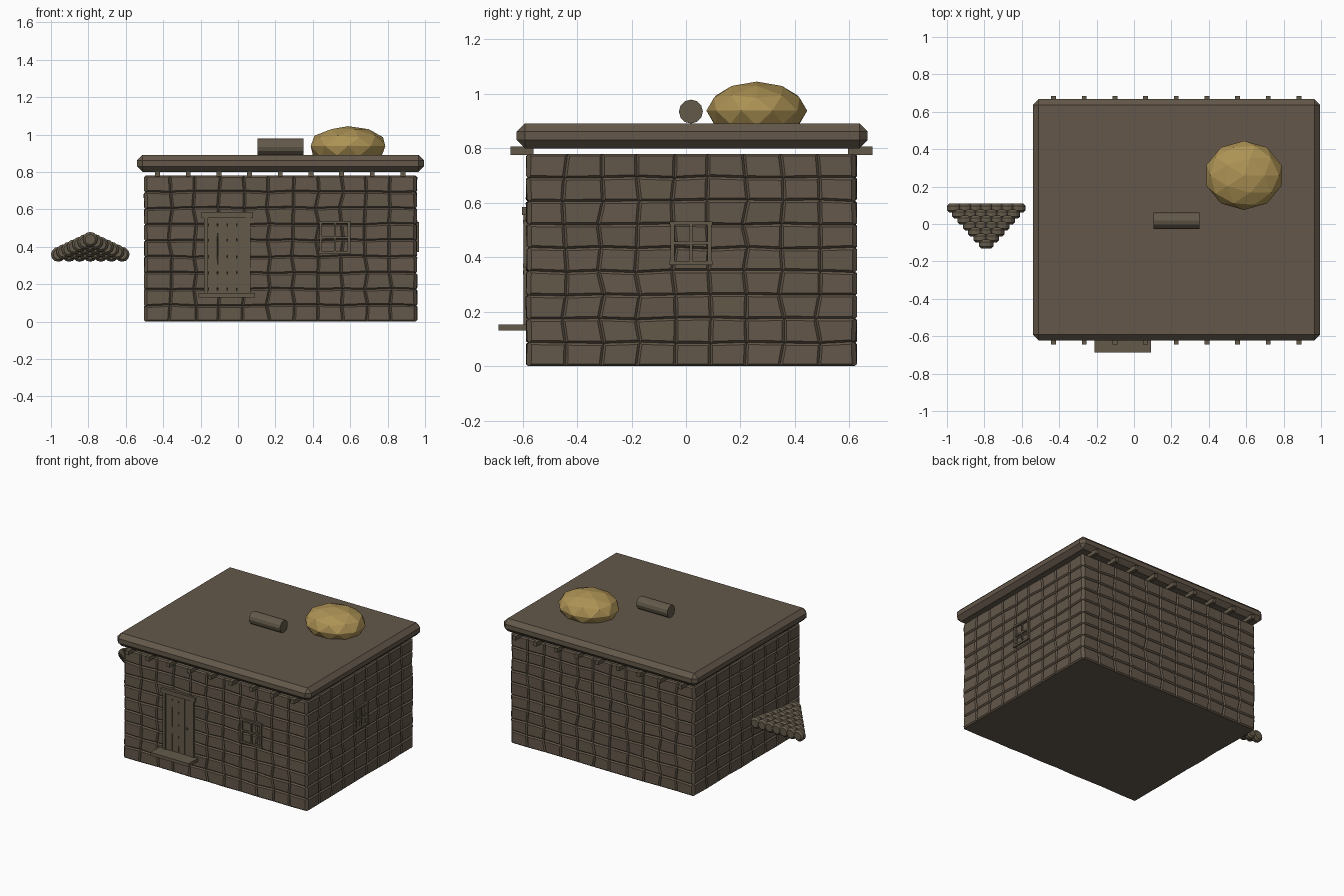
import bpy, bmesh, math, random
from mathutils import Matrix, Vector

random.seed(4)
if "Cube" in bpy.data.objects:
    bpy.data.objects.remove(bpy.data.objects["Cube"], do_unlink=True)


def material(name, rgb):
    m = bpy.data.materials.new(name)
    m.use_nodes = True
    m.diffuse_color = (*rgb, 1)
    m.node_tree.nodes["Principled BSDF"].inputs["Base Color"].default_value = (*rgb, 1)
    return m


CLAY = material("brown clay", (0.125, 0.096, 0.068))
WOOD = material("weathered wood", (0.125, 0.101, 0.068))
STRAW = material("golden straw", (0.42, 0.29, 0.09))


def finish(name, bm, mat):
    mesh = bpy.data.meshes.new(name)
    bmesh.ops.recalc_face_normals(bm, faces=bm.faces)
    bm.to_mesh(mesh)
    bm.free()
    mesh.materials.append(mat)
    ob = bpy.data.objects.new(name, mesh)
    bpy.context.collection.objects.link(ob)
    return ob


def add_box(bm, lo, hi):
    lo, hi = Vector(lo), Vector(hi)
    size = Matrix.Diagonal((*(hi - lo), 1))
    bmesh.ops.create_cube(bm, size=1, matrix=Matrix.Translation((lo + hi) / 2) @ size)


def box(name, lo, hi, mat=WOOD, bevel=0):
    bm = bmesh.new()
    add_box(bm, lo, hi)
    if bevel:
        bmesh.ops.bevel(bm, geom=bm.edges[:], offset=bevel, segments=1, affect='EDGES')
    return finish(name, bm, mat)


def add_log(bm, centre, radius, length, axis, sides, bevel=0):
    part = bmesh.new()
    bmesh.ops.create_cone(part, cap_ends=True, segments=sides, radius1=radius,
                          radius2=radius, depth=length)
    if bevel:
        rims = [e for e in part.edges if any(len(f.verts) > 4 for f in e.link_faces)]
        bmesh.ops.bevel(part, geom=rims, offset=bevel, segments=1, affect='EDGES')
    turn = Matrix.Rotation(math.pi / 2, 4, axis)
    part.transform(Matrix.Translation(centre) @ turn)
    temp = bpy.data.meshes.new("temp")
    part.to_mesh(temp)
    part.free()
    bm.from_mesh(temp)
    bpy.data.meshes.remove(temp)


# Stone walls: a jittered ring of cells, each raised from its joints
def stone_walls():
    x0, x1, y0, y1, top = -0.492, 0.947, -0.577, 0.617, 0.78
    nx, ny, rows = 11, 9, 9
    ring = [(x0 + (x1 - x0) * i / nx, y0) for i in range(nx)]
    ring += [(x1, y0 + (y1 - y0) * i / ny) for i in range(ny)]
    ring += [(x1 - (x1 - x0) * i / nx, y1) for i in range(nx)]
    ring += [(x0, y1 - (y1 - y0) * i / ny) for i in range(ny)]
    bm = bmesh.new()
    levels = []
    for r in range(rows + 1):
        level = []
        for x, y in ring:
            jx = 0.011 if x0 < x < x1 else 0.003
            jy = 0.011 if y0 < y < y1 else 0.003
            jz = 0.004 if 0 < r < rows else 0
            level.append(bm.verts.new((x + random.uniform(-jx, jx),
                                       y + random.uniform(-jy, jy),
                                       top * r / rows + random.uniform(-jz, jz))))
        levels.append(level)
    n = len(ring)
    stones = [bm.faces.new((a[i], a[(i + 1) % n], b[(i + 1) % n], b[i]))
              for a, b in zip(levels, levels[1:]) for i in range(n)]
    bm.faces.new(levels[0][::-1])
    bm.faces.new(levels[-1])
    bm.normal_update()
    bmesh.ops.inset_individual(bm, faces=stones, thickness=0.008, depth=0.009,
                               use_even_offset=True)
    return finish("stone_walls", bm, CLAY)


stone_walls()

# Roof slab and the beam ends beneath it
box("roof_slab", (-0.54, -0.622, 0.80), (0.995, 0.667, 0.892), CLAY, 0.03)
beams = bmesh.new()
for i in range(9):
    x = -0.43 + 0.164 * i
    for ya, yb in ((-0.645, -0.56), (0.595, 0.685)):
        add_box(beams, (x - 0.013, ya, 0.776), (x + 0.013, yb, 0.806))
finish("roof_beams", beams, WOOD)

# Door with planks, frame, handle and step
planks = bmesh.new()
for i in range(4):
    x = -0.16 + 0.051 * i
    add_box(planks, (x + 0.002, -0.59, 0.15), (x + 0.049, -0.57, 0.557))
finish("door_planks", planks, WOOD)
frame = bmesh.new()
for x in (-0.182, 0.044):
    add_box(frame, (x, -0.596, 0.15), (x + 0.022, -0.57, 0.557))
add_box(frame, (-0.194, -0.602, 0.555), (0.08, -0.57, 0.585))
finish("door_frame", frame, WOOD)
box("door_handle", (0.007, -0.598, 0.337), (0.018, -0.586, 0.352))
box("door_step", (-0.212, -0.688, 0.13), (0.092, -0.57, 0.153))


# Windows: an open frame with a cross of bars
def window(name, width, height, place):
    bm = bmesh.new()
    w, h, t = width / 2, height / 2, 0.014
    for s in (-1, 1):
        add_box(bm, (s * w - (t if s > 0 else 0), -0.012, -h),
                (s * w + (t if s < 0 else 0), 0.012, h))
        edge = s * (h - t / 2)
        add_box(bm, (-w - 0.004, -0.014, edge - t / 2), (w + 0.004, 0.012, edge + t / 2))
    add_box(bm, (-0.006, -0.009, -h), (0.006, 0.012, h))
    add_box(bm, (-w, -0.009, -0.006), (w, 0.012, 0.006))
    bm.transform(place)
    finish(name, bm, WOOD)


window("front_window", 0.165, 0.175, Matrix.Translation((0.518, -0.585, 0.45)))
window("side_window", 0.15, 0.16,
       Matrix.Translation((0.955, 0.018, 0.452)) @ Matrix.Rotation(math.pi / 2, 4, 'Z'))

# Single log and straw heap on the roof
log = bmesh.new()
add_log(log, (0.228, 0.018, 0.935), 0.044, 0.245, 'Y', 12)
finish("roof_log", log, WOOD)
heap = bmesh.new()
bmesh.ops.create_icosphere(heap, subdivisions=2, radius=1)
heap.transform(Matrix.Translation((0.588, 0.26, 0.938))
               @ Matrix.Diagonal((0.21, 0.185, 0.107, 1)))
finish("straw_heap", heap, STRAW)

# Stepped stack of short logs beside the wall
stack = bmesh.new()
for row in range(7):
    count = 7 - row
    for i in range(count):
        x = -0.79 + (i - (count - 1) / 2) * 0.0567
        add_log(stack, (x, 0.085 - 0.032 * row, 0.36 + 0.0133 * row),
                0.04, 0.048, 'X', 12, 0.012)
finish("log_stack", stack, WOOD)
